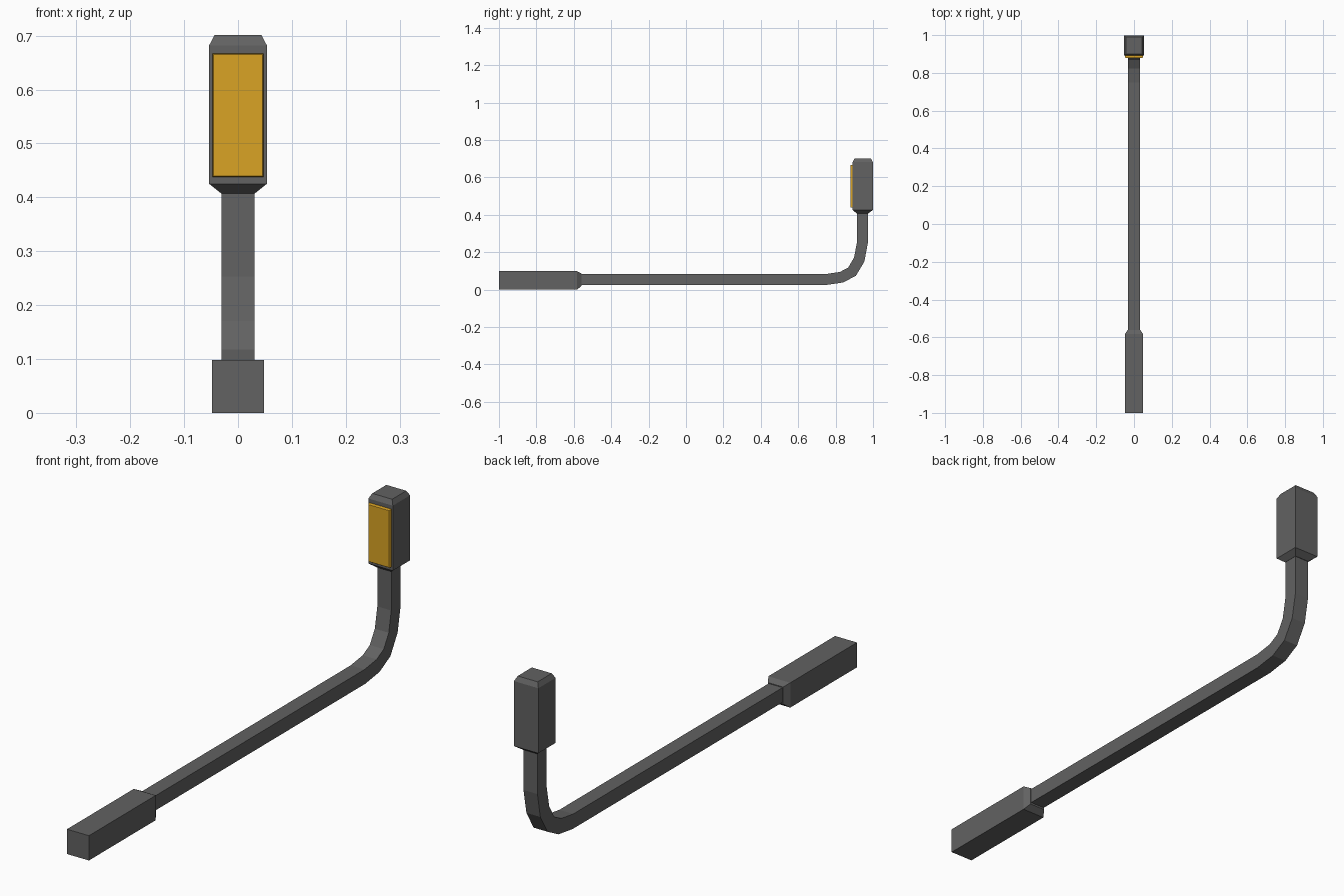
import bpy, bmesh
from mathutils import Vector

if "Cube" in bpy.data.objects:
    bpy.data.objects.remove(bpy.data.objects["Cube"])


def material(name, rgb):
    m = bpy.data.materials.new(name)
    m.diffuse_color = (*rgb, 1)
    m.use_nodes = True
    m.node_tree.nodes["Principled BSDF"].inputs["Base Color"].default_value = m.diffuse_color
    return m


grey = material("dark grey", (0.122, 0.122, 0.122))
amber = material("amber", (0.70, 0.37, 0.018))


def loft(name, rings, mat):
    """Skin a list of four-cornered rings and cap both ends."""
    bm = bmesh.new()
    loops = [[bm.verts.new(p) for p in ring] for ring in rings]
    for a, b in zip(loops, loops[1:]):
        for i in range(4):
            j = (i + 1) % 4
            bm.faces.new((a[i], a[j], b[j], b[i]))
    bm.faces.new(loops[0])
    bm.faces.new(loops[-1])
    bmesh.ops.recalc_face_normals(bm, faces=bm.faces)
    mesh = bpy.data.meshes.new(name)
    bm.to_mesh(mesh)
    bm.free()
    mesh.materials.append(mat)
    obj = bpy.data.objects.new(name, mesh)
    bpy.context.collection.objects.link(obj)
    return obj


def ring_y(y, hx, z0, z1):
    return [(-hx, y, z0), (hx, y, z0), (hx, y, z1), (-hx, y, z1)]


def ring_z(z, hx, y0, y1):
    return [(-hx, y0, z), (hx, y0, z), (hx, y1, z), (-hx, y1, z)]


# Handle with a short taper into the rod
loft("handle", [ring_y(-1.0, 0.048, 0.0, 0.098),
                ring_y(-0.583, 0.048, 0.0, 0.098),
                ring_y(-0.56, 0.033, 0.018, 0.086)], grey)

# Square rod swept along a bent path with mitred joints
path = [Vector(p) for p in [(-0.59, 0.054), (0.75, 0.054), (0.832, 0.066),
                            (0.888, 0.096), (0.926, 0.16), (0.943, 0.25),
                            (0.943, 0.43)]]
w, t = 0.0305, 0.029
rings = []
for i, p in enumerate(path):
    a = (p - path[i - 1]).normalized() if i else (path[1] - p).normalized()
    b = (path[i + 1] - p).normalized() if i < len(path) - 1 else a
    tan = (a + b).normalized()
    n = Vector((-tan.y, tan.x)) * (t / tan.dot(a))
    lo, hi = p - n, p + n
    rings.append([(-w, *lo), (w, *lo), (w, *hi), (-w, *hi)])
loft("bent_rod", rings, grey)

# Head with tapered underside and chamfered top
loft("head", [ring_z(0.407, 0.031, 0.913, 0.974),
              ring_z(0.425, 0.0535, 0.891, 0.999),
              ring_z(0.682, 0.0535, 0.891, 0.999),
              ring_z(0.701, 0.0435, 0.901, 0.989)], grey)

# Amber panel on the front of the head
loft("amber_panel", [ring_y(0.893, 0.0475, 0.438, 0.667),
                     ring_y(0.882, 0.0475, 0.438, 0.667),
                     ring_y(0.879, 0.0455, 0.440, 0.665)], amber)
